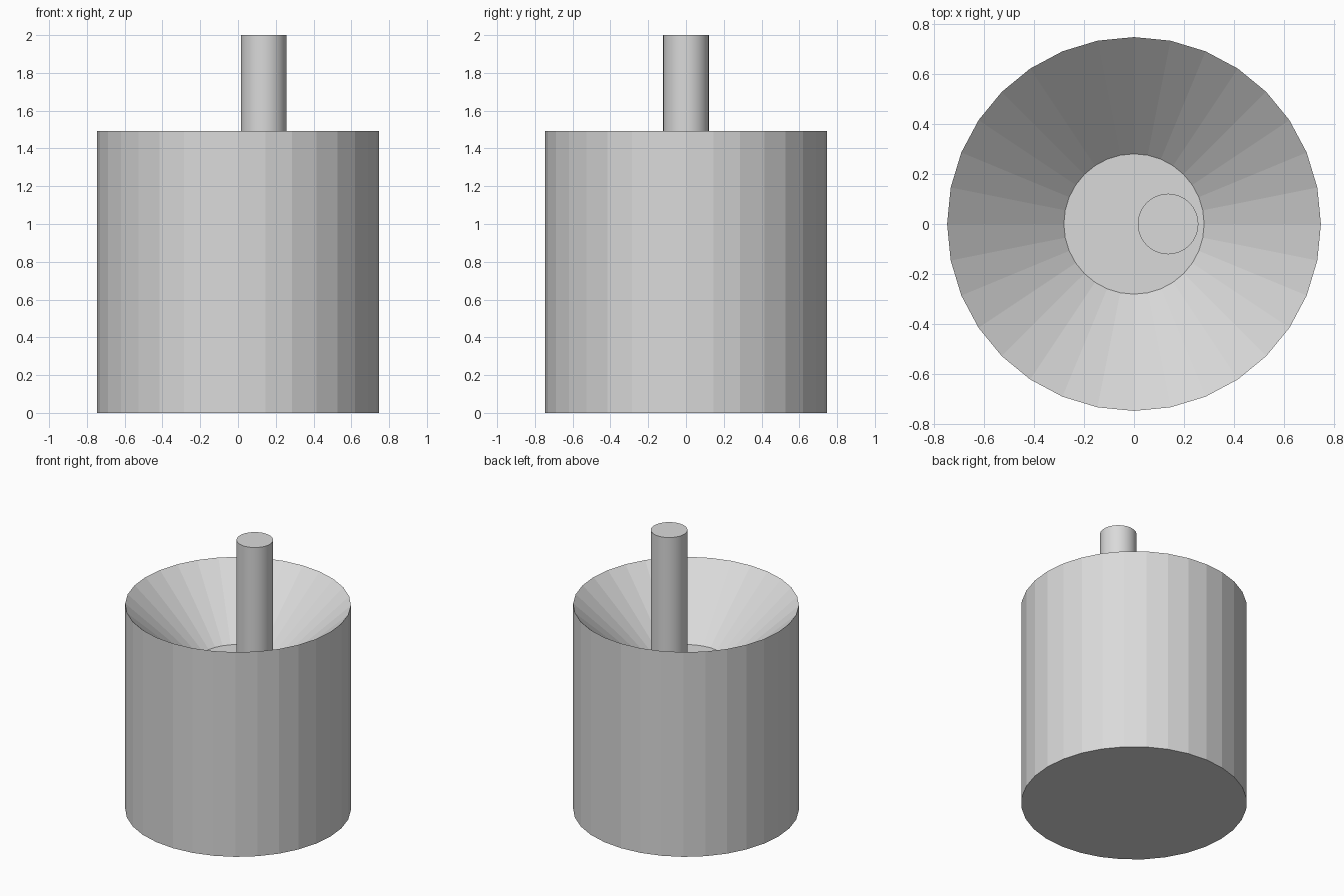
import bpy, bmesh, math

if "Cube" in bpy.data.objects:
    bpy.data.objects.remove(bpy.data.objects["Cube"])

SIDES = 32

grey = bpy.data.materials.new("light grey")
grey.diffuse_color = (0.7, 0.7, 0.7, 1)
grey.use_nodes = True
grey.node_tree.nodes["Principled BSDF"].inputs["Base Color"].default_value = grey.diffuse_color


def lathe(name, profile, x=0.0):
    """Closed faceted solid from (radius, z) points, capped at both ends."""
    bm = bmesh.new()
    rings = []
    for r, z in profile:
        angles = [2 * math.pi * i / SIDES for i in range(SIDES)]
        rings.append([bm.verts.new((r * math.cos(a), r * math.sin(a), z)) for a in angles])
    for low, high in zip(rings, rings[1:]):
        for i in range(SIDES):
            j = (i + 1) % SIDES
            bm.faces.new((low[i], low[j], high[j], high[i]))
    bm.faces.new(rings[0][::-1])
    bm.faces.new(rings[-1])
    mesh = bpy.data.meshes.new(name)
    bm.to_mesh(mesh)
    bm.free()
    mesh.materials.append(grey)
    obj = bpy.data.objects.new(name, mesh)
    obj.location.x = x
    bpy.context.collection.objects.link(obj)
    return obj


# Round body with a funnel-shaped hollow ending in a flat floor
lathe("body", [(0.746, 0), (0.746, 1.492), (0.28, 1.07)])

# Off-centre rod standing on the hollow's floor
rod = lathe("rod", [(0.121, 1.07), (0.121, 2.0)], x=0.136)
for face in rod.data.polygons:
    face.use_smooth = len(face.vertices) == 4
bpy.context.view_layer.objects.active = rod
rod.select_set(True)
bpy.ops.object.shade_smooth_by_angle(angle=math.radians(30))
